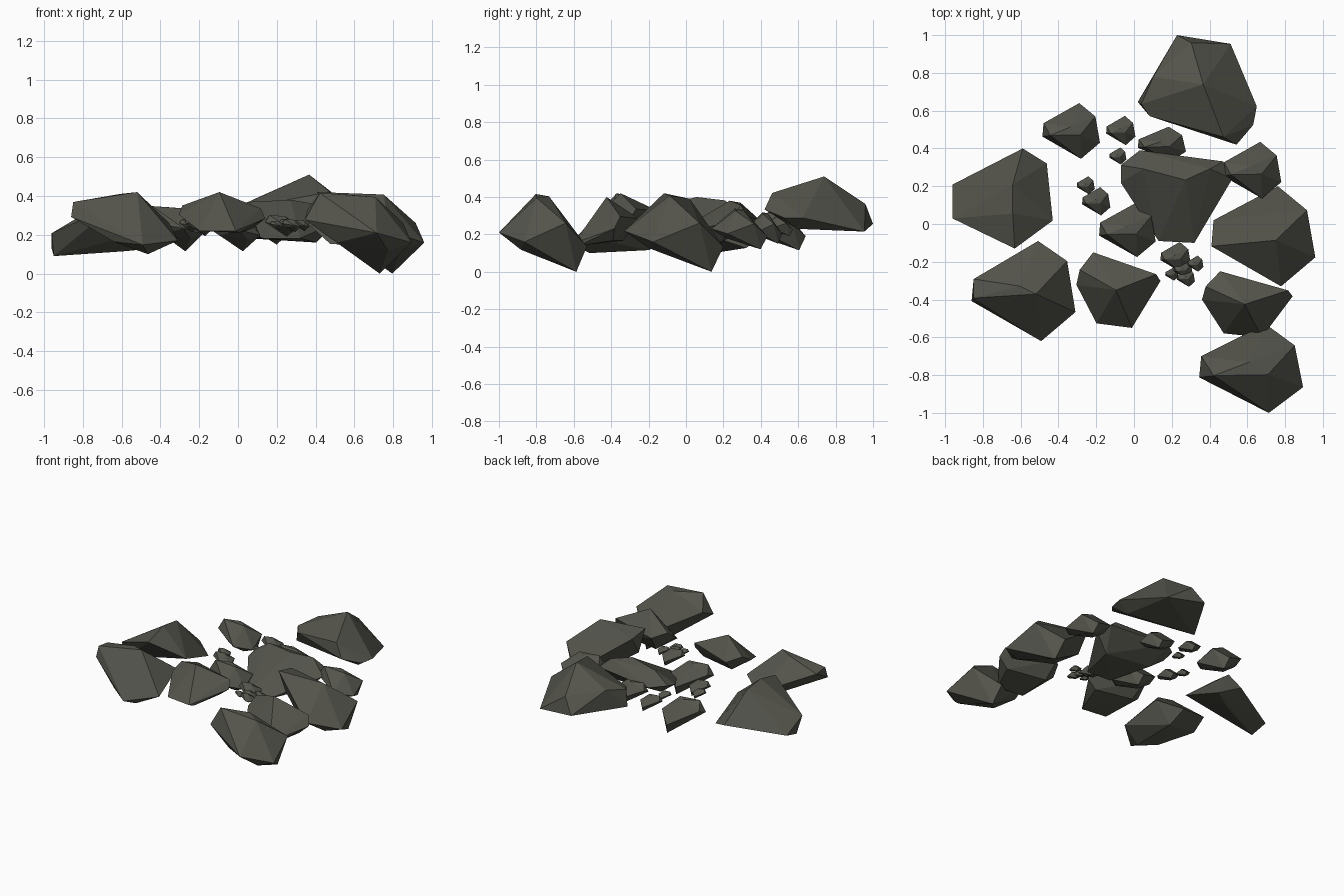
import bpy, bmesh

stone = bpy.data.materials.new("dark olive stone")
stone.diffuse_color = (0.088, 0.088, 0.072, 1)

# Faceted rock shapes, as points inside a unit box (rock surface = convex hull)
WEDGE = [(0, .40, .66), (.02, .64, .78), (.14, .42, .99), (.64, 1, .32), (.92, .76, .62), (1, .29, .38),
         (.67, 0, .50), (.66, .43, .94), (.48, .57, .96), (.70, .88, 0), (.30, .35, .38), (.78, .25, .28)]
HIGH_LEFT = [(0, .40, 1), (.02, .66, .93), (.03, .50, .62), (.64, 1, .32), (.92, .76, .62), (1, .29, .38),
             (.67, 0, .52), (.62, .46, .97), (.70, .88, 0), (.30, .35, .40), (.78, .25, .30)]
FRONT_LOW = [(0, .40, .60), (.02, .43, .84), (.02, .62, .80), (.64, 1, .32), (.92, .80, .50), (1, .29, .22),
             (.67, 0, .15), (.62, .47, 1), (.72, .20, 0), (.46, .55, .97), (.70, .80, .05), (.40, .20, .20)]
SLAB = [(.20, 1, .55), (.95, .71, .60), (1, .62, .35), (.66, 0, .05), (.24, .06, .05), (0, .57, .45),
        (.04, .77, .67), (.47, .50, 1), (.25, .75, .10), (.85, .60, .10), (.70, .08, 0)]
BACK_LOW = [(0, .30, .38), (.02, .40, 0), (0, .64, .12), (.70, 1, .28), (.94, .85, .12), (1, .28, .45),
            (.62, 0, .85), (.60, .64, .94), (.60, .35, 1), (.35, .25, .45), (.70, .70, .08)]
PEAK = [(.33, 1, .14), (.78, .92, 0), (.45, .93, .50), (1, .35, .25), (.97, .18, .25), (.83, 0, .40),
        (.10, .26, .45), (0, .39, .10), (.03, .37, .50), (.13, .62, .60), (.55, .55, 1), (.72, .07, .70),
        (.85, .30, .05)]
TABLE = [(0, .84, .60), (.17, 1, .55), (.92, .88, .60), (1, .69, .50), (.66, 0, .10), (.34, .02, .10),
         (0, .65, .50), (.58, .68, 1), (.20, .80, .95), (.80, .80, .90), (.80, .60, 0), (.20, .65, .10)]


def rock(name, shape, x0, x1, y0, y1, z0, z1):
    """Convex rock: a unit shape stretched into the given bounds."""
    bm = bmesh.new()
    for u, v, w in shape:
        bm.verts.new((x0 + u * (x1 - x0), y0 + v * (y1 - y0), z0 + w * (z1 - z0)))
    hull = bmesh.ops.convex_hull(bm, input=bm.verts)
    loose = {g for g in hull["geom_interior"] + hull["geom_unused"] if isinstance(g, bmesh.types.BMVert)}
    bmesh.ops.delete(bm, geom=list(loose), context='VERTS')
    bmesh.ops.recalc_face_normals(bm, faces=bm.faces)
    mesh = bpy.data.meshes.new(name)
    bm.to_mesh(mesh)
    bm.free()
    mesh.materials.append(stone)
    bpy.context.collection.objects.link(bpy.data.objects.new(name, mesh))


# Large boulders
rock("back_boulder", PEAK, .02, .65, .42, 1.0, .215, .51)
rock("left_boulder", BACK_LOW, -.96, -.43, -.13, .40, .09, .40)
rock("front_left_boulder", FRONT_LOW, -.86, -.31, -.62, -.09, .10, .42)
rock("right_boulder", HIGH_LEFT, .41, .96, -.33, .20, 0, .42)
rock("front_right_boulder", WEDGE, .345, .895, -1.0, -.53, 0, .42)
rock("centre_boulder", TABLE, -.07, .52, -.10, .39, .16, .38)

# Medium rocks
rock("front_rock", SLAB, -.305, .14, -.55, -.15, .21, .42)
rock("front_right_rock", SLAB, .36, .84, -.60, -.25, .14, .40)
rock("middle_rock", WEDGE, -.185, .115, -.175, .11, .115, .33)
rock("right_rock", WEDGE, .47, .78, .135, .435, .12, .34)
rock("back_rock", WEDGE, .02, .275, .33, .515, .15, .32)
rock("back_left_rock", WEDGE, -.485, -.18, .345, .64, .115, .35)

# Pebbles: centre x, y and size
PEBBLES = [(-.07, .495, .155), (-.085, .36, .09), (-.255, .205, .095), (-.20, .12, .15),
           (.22, -.175, .16), (.325, -.21, .085), (.20, -.265, .07), (.275, -.285, .095), (.26, -.24, .10)]
for i, (x, y, s) in enumerate(PEBBLES):
    h = s / 2
    rock(f"pebble_{i + 1}", WEDGE, x - h, x + h, y - h, y + h, .25 - h * .75, .25 + h * .65)
